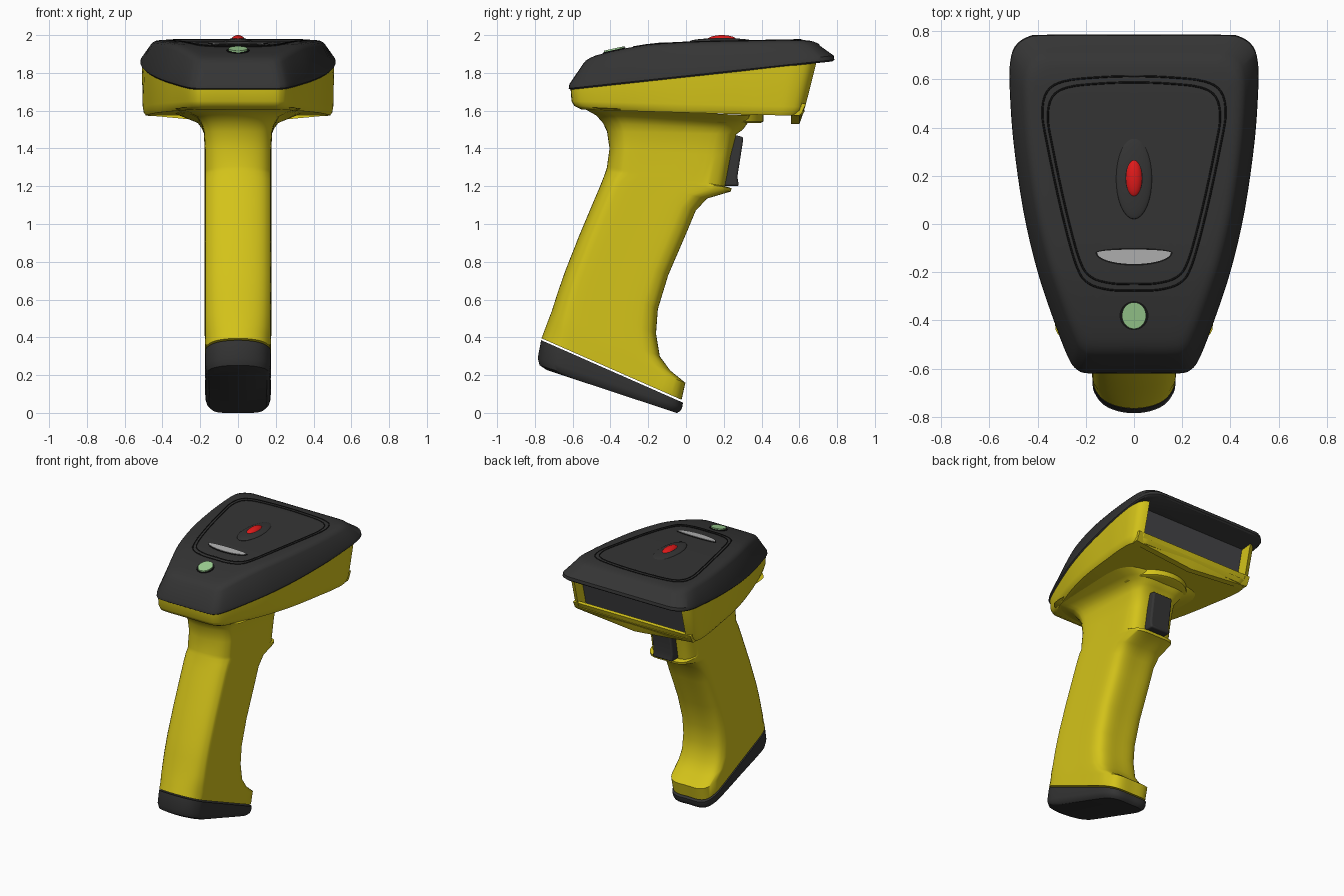
import bpy, bmesh, math
from mathutils import Vector

if "Cube" in bpy.data.objects:
    bpy.data.objects.remove(bpy.data.objects["Cube"])


def material(name, rgb):
    m = bpy.data.materials.new(name)
    m.diffuse_color = (*rgb, 1)
    m.use_nodes = True
    m.node_tree.nodes["Principled BSDF"].inputs["Base Color"].default_value = m.diffuse_color
    return m


YELLOW = material("yellow_plastic", (0.66, 0.55, 0.01))
DARK = material("dark_plastic", (0.035, 0.035, 0.035))
BLACK = material("groove_black", (0.008, 0.008, 0.008))
GLASS = material("window_grey", (0.06, 0.06, 0.065))
RED = material("red_led", (0.75, 0.01, 0.01))
GREEN = material("green_button", (0.35, 0.65, 0.3))
SILVER = material("silver_inlay", (0.45, 0.45, 0.45))


def smooth(ob, angle=40):
    bpy.ops.object.select_all(action='DESELECT')
    ob.select_set(True)
    bpy.context.view_layer.objects.active = ob
    bpy.ops.object.shade_smooth_by_angle(angle=math.radians(angle))


def loft(name, rings, mat, angle=40):
    """Skin equal-sized closed rings and cap both ends."""
    bm = bmesh.new()
    vs = [[bm.verts.new(p) for p in r] for r in rings]
    n = len(rings[0])
    for a, b in zip(vs, vs[1:]):
        for i in range(n):
            j = (i + 1) % n
            bm.faces.new((a[i], a[j], b[j], b[i]))
    bm.faces.new(vs[0])
    bm.faces.new(vs[-1])
    bmesh.ops.recalc_face_normals(bm, faces=bm.faces)
    me = bpy.data.meshes.new(name)
    bm.to_mesh(me)
    bm.free()
    ob = bpy.data.objects.new(name, me)
    bpy.context.collection.objects.link(ob)
    if mat:
        me.materials.append(mat)
    smooth(ob, angle)
    return ob


def prism(name, yz, half, mat, bevel=0.0):
    """Side profile extruded across x."""
    ob = loft(name, [[(x, y, z) for y, z in yz] for x in (-half, half)], mat, 30)
    if bevel:
        m = ob.modifiers.new("bevel", 'BEVEL')
        m.width, m.segments = bevel, 3
    return ob


def spline(pts, closed, steps=4):
    """Catmull-Rom smoothing of a point list."""
    pts = [Vector(p) for p in pts]
    n = len(pts)
    get = (lambda i: pts[i % n]) if closed else (lambda i: pts[max(0, min(n - 1, i))])
    out = []
    for i in range(n if closed else n - 1):
        a, b, c, d = (get(i + k) for k in (-1, 0, 1, 2))
        for s in range(steps):
            t = s / steps
            out.append(0.5 * (2 * b + (c - a) * t + (2 * a - 5 * b + 4 * c - d) * t * t
                              + (3 * b - a - 3 * c + d) * t ** 3))
    return out if closed else out + [pts[-1]]


def mirrored(half):
    """Close a half outline that starts and ends on x = 0."""
    return half + [(-x, y) for x, y in reversed(half[1:-1])]


def blob(name, loc, size, mat, tilt=0):
    bpy.ops.mesh.primitive_uv_sphere_add(segments=32, ring_count=16, location=loc, rotation=(tilt, 0, 0))
    ob = bpy.context.object
    ob.name, ob.scale = name, size
    ob.data.materials.append(mat)
    smooth(ob)
    return ob


# Heights of the cover: split line below, crowned surface above
TOP = [(-0.62, 1.845), (-0.54, 1.875), (-0.42, 1.908), (-0.3, 1.934), (-0.2, 1.95),
       (-0.05, 1.96), (0.1, 1.966), (0.6, 1.975), (0.7, 1.968), (0.8, 1.955)]


def z_split(y):
    return 1.71 + 0.108 * (y + 0.62)


def z_top(y):
    for (a, za), (b, zb) in zip(TOP, TOP[1:]):
        if y <= b:
            return za + (zb - za) * (y - a) / (b - a)
    return TOP[-1][1]


outline = spline(mirrored([(0, -.62), (.18, -.62), (.235, -.605), (.275, -.55), (.34, -.38), (.405, -.18),
                           (.46, .06), (.50, .34), (.515, .55), (.515, .66), (.495, .735), (.44, .777),
                           (.36, .785), (0, .785)]), True)


def scaled(pts, s, cy):
    return [(x * s, cy + (y - cy) * s) for x, y in pts]


# Dark top cover
rings = [[(x, y, z_split(y)) for x, y in scaled(outline, .985, .1)],
         [(x, y, z_split(y) + .008) for x, y in outline],
         [(x, y, z_split(y) + .03) for x, y in scaled(outline, .995, .1)]]
for s, drop in [(.895, .026), (.875, .013), (.84, .004)] + [(.8 - .075 * i, 0) for i in range(11)]:
    rings.append([(x, y, z_top(y) - drop) for x, y in scaled(outline, s, .1)])
loft("top_cover", rings, DARK, 35)


# Yellow scanner head, with the window opening cut out of the back
def head_ring(sx, ymin, ymax, zf):
    r = []
    for x, y in outline:
        if y > .3:
            y = .3 + (y - .3) * (ymax - .3) / .485
        elif y < 0:
            y *= ymin / -.62
        r.append((x * sx, y, zf(y)))
    return r


def slope(front, back):
    return lambda y: front + (back - front) * (y + .6) / 1.2


head = loft("scanner_head", [head_ring(.985, -.61, .70, lambda y: z_split(y) + .006),
                             head_ring(.975, -.605, .64, slope(1.65, 1.62)),
                             head_ring(.965, -.59, .622, slope(1.625, 1.588)),
                             head_ring(.945, -.55, .61, slope(1.607, 1.572))], YELLOW)
cutter = prism("window_cutter", [(.53, 1.60), (.9, 1.60), (.9, 1.95), (.62, 1.95)], .44, None)
cutter.hide_render = True
mod = head.modifiers.new("window", 'BOOLEAN')
mod.object, mod.solver = cutter, 'EXACT'
bpy.context.view_layer.objects.active = head
bpy.ops.object.modifier_apply(modifier="window")
bpy.data.objects.remove(cutter)
smooth(head)

prism("scan_window", [(.535, 1.602), (.545, 1.602), (.61, 1.86), (.60, 1.86)], .437, GLASS)

# Lip along the lower edge of the window, sagging in the middle
lip = []
for i in range(-8, 9):
    x = i * .06
    up = .045 * abs(i) / 8
    lip.append([(x, y, z) for y, z in ((.555, 1.53 + up), (.60, 1.53 + up), (.612, 1.56 + up * .6),
                                       (.635, 1.635), (.612, 1.64), (.60, 1.60), (.56, 1.59))])
loft("window_lip", lip, YELLOW, 30)

# Handle cross-section: x factor, fraction from rear to front
section = mirrored([(0, 0), (.4, .012), (.72, .045), (.92, .1), (1, .18), (1, .5), (1, .8), (.95, .9),
                    (.8, .97), (.5, 1), (0, 1)])
section = spline(section, True, 3)


def tilted(rows):
    return [[(u * w, yr + (yf - yr) * v, zr + (zf - zr) * v) for u, v in section]
            for yr, zr, yf, zf, w in rows]


# Grip rows: rear y, rear z, front y, front z, half width
grip = [(-.765, .395, -.025, .07, .172), (-.748, .44, -.005, .16, .174), (-.735, .475, -.085, .225, .175),
        (-.71, .54, -.14, .30, .175), (-.68, .635, -.16, .42, .175), (-.64, .75, -.15, .55, .175),
        (-.565, .94, -.095, .73, .175), (-.485, 1.13, .0, .95, .175), (-.455, 1.2, .05, 1.07, .175),
        (-.435, 1.25, .11, 1.135, .175), (-.425, 1.28, .235, 1.172, .175), (-.42, 1.295, .24, 1.19, .175),
        (-.418, 1.305, .205, 1.2, .175), (-.405, 1.40, .235, 1.36, .175), (-.418, 1.49, .265, 1.475, .18),
        (-.44, 1.535, .30, 1.50, .192), (-.475, 1.575, .32, 1.528, .215), (-.52, 1.60, .33, 1.545, .26),
        (-.56, 1.62, .34, 1.575, .33)]
loft("handle", tilted(grip), YELLOW, 42)

# Dark foot cap
loft("handle_foot", tilted([(-.767, .385, -.018, .055, .173), (-.785, .29, -.022, .028, .173),
                            (-.775, .252, -.032, .01, .166), (-.735, .226, -.05, 0, .152)]), DARK)

# Trigger and the collar above it
prism("trigger", [(.19, 1.2), (.28, 1.2), (.272, 1.25), (.305, 1.46), (.255, 1.472), (.22, 1.4)],
      .08, DARK, .012)
collar = []
for s, z in ((.93, 1.535), (1, 1.542), (1, 1.58)):
    collar.append([(.23 * s * math.cos(a), .2 + .21 * s * math.sin(a), z)
                   for a in (math.tau * k / 48 for k in range(48))])
loft("trigger_collar", collar, YELLOW)

# Fine seam lines on the cover
panel = spline(mirrored([(0, -.275), (.1, -.273), (.19, -.245), (.24, -.17), (.3, .05), (.36, .33),
                         (.38, .46), (.36, .55), (.29, .592), (.15, .608), (0, .613)]), True)
for name, s in (("outer_seam", 1), ("inner_seam", .94)):
    cu = bpy.data.curves.new(name, 'CURVE')
    cu.dimensions, cu.bevel_depth, cu.bevel_resolution = '3D', .004, 1
    sp = cu.splines.new('POLY')
    sp.points.add(len(panel) - 1)
    for p, (x, y) in zip(sp.points, scaled(panel, s, .18)):
        p.co = (x, y, z_top(y), 1)
    sp.use_cyclic_u = True
    cu.materials.append(BLACK)
    bpy.context.collection.objects.link(bpy.data.objects.new(name, cu))

# Indicator on its raised mound
blob("led_mound", (0, .19, 1.966), (.075, .17, .018), DARK)
blob("led_rim", (0, .19, 1.972), (.042, .087, .019), BLACK)
blob("red_led", (0, .19, 1.972), (.036, .08, .028), RED)


# Flat inlays that follow the cover surface
def inlay(name, pts, lift, mat):
    loft(name, [[(x, y, z_top(y) + h) for x, y in pts] for h in (-.02, lift)], mat)


def crescent(w, hi, lo, cy):
    ang = [math.tau * k / 40 for k in range(40)]
    return [(w * math.cos(a), cy + (hi if math.sin(a) > 0 else lo) * math.sin(a)) for a in ang]


inlay("silver_inlay_rim", crescent(.16, .02, .054, -.119), .003, BLACK)
inlay("silver_inlay", crescent(.153, .013, .047, -.119), .006, SILVER)
inlay("button_rim", crescent(.06, .06, .06, -.38), .005, BLACK)
inlay("green_button", crescent(.05, .055, .055, -.38), .013, GREEN)
